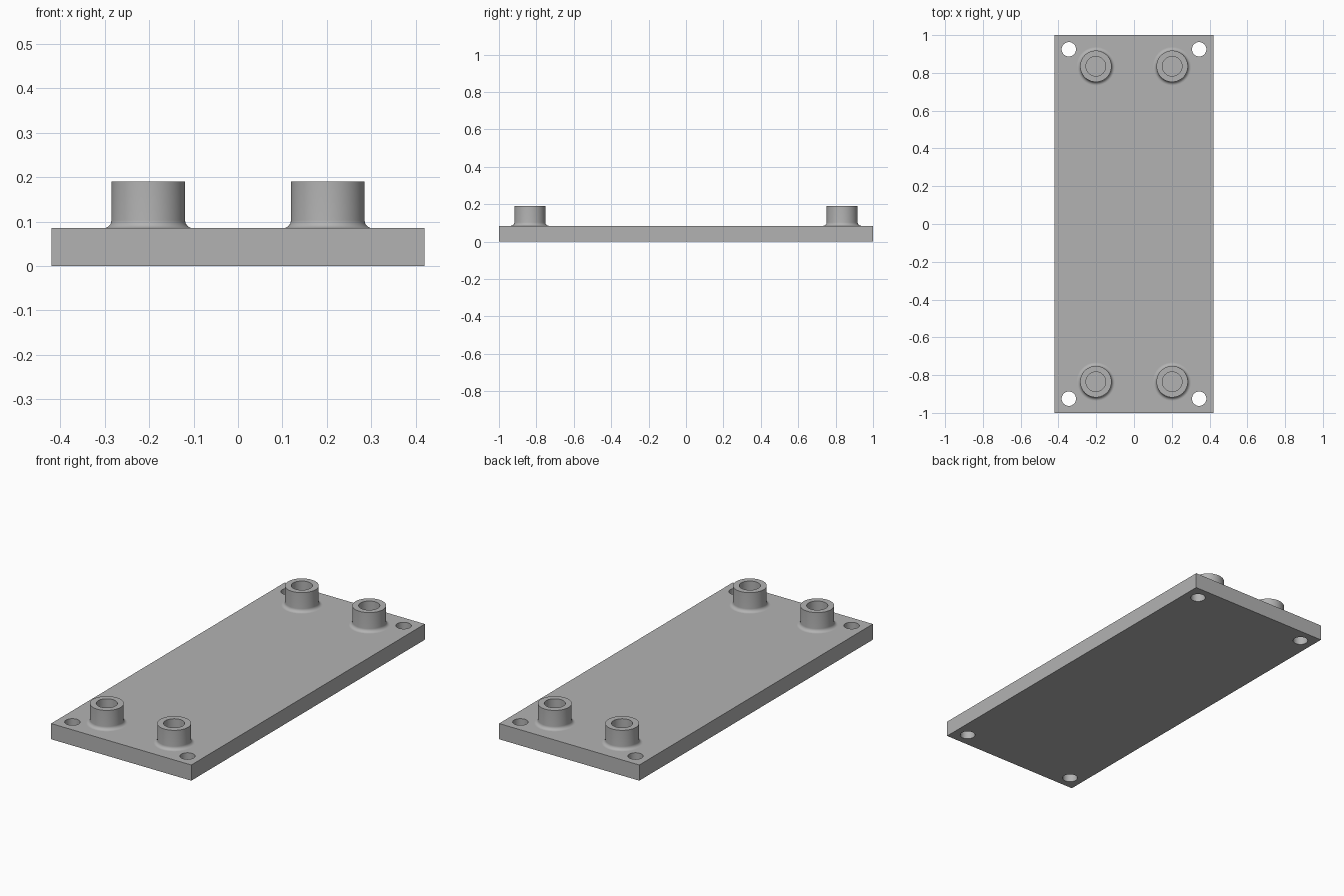
import bpy
import bmesh
from math import cos, sin, pi, radians
from mathutils import Matrix, Vector

if "Cube" in bpy.data.objects:
    bpy.data.objects.remove(bpy.data.objects["Cube"], do_unlink=True)

WIDTH, LENGTH, THICK = 0.84, 2.0, 0.085
HOLE_X, HOLE_Y, HOLE_R = 0.345, 0.925, 0.038
BOSS_X, BOSS_Y = 0.202, 0.835
BOSS_R, BORE_R, BOSS_TOP, FILLET = 0.083, 0.052, 0.19, 0.018
SIDES = 64
CORNERS = [(-1, -1), (1, -1), (-1, 1), (1, 1)]

grey = bpy.data.materials.new("plain grey")
grey.use_nodes = True
grey.diffuse_color = (0.45, 0.45, 0.45, 1)
grey.node_tree.nodes["Principled BSDF"].inputs["Base Color"].default_value = grey.diffuse_color


def make_object(name, bm):
    mesh = bpy.data.meshes.new(name)
    bm.to_mesh(mesh)
    bm.free()
    mesh.materials.append(grey)
    obj = bpy.data.objects.new(name, mesh)
    bpy.context.collection.objects.link(obj)
    return obj


def activate(obj):
    bpy.ops.object.select_all(action="DESELECT")
    obj.select_set(True)
    bpy.context.view_layer.objects.active = obj


# Base plate
bm = bmesh.new()
bmesh.ops.create_cube(bm, size=1, matrix=Matrix.Translation((0, 0, THICK / 2))
                      @ Matrix.Diagonal((WIDTH, LENGTH, THICK, 1)))
plate = make_object("base_plate", bm)

# Corner screw holes, drilled right through
bm = bmesh.new()
for sx, sy in CORNERS:
    bmesh.ops.create_cone(bm, cap_ends=True, segments=SIDES, radius1=HOLE_R, radius2=HOLE_R,
                          depth=THICK * 3, matrix=Matrix.Translation((sx * HOLE_X, sy * HOLE_Y, THICK / 2)))
cutter = make_object("hole_cutter", bm)
cutter.hide_render = True
drill = plate.modifiers.new("drill", "BOOLEAN")
drill.operation = "DIFFERENCE"
drill.solver = "EXACT"
drill.object = cutter
activate(plate)
bpy.ops.object.modifier_apply(modifier=drill.name)
bpy.data.objects.remove(cutter, do_unlink=True)
bpy.ops.object.shade_smooth_by_angle(angle=radians(30))

# Hollow bosses: fillet at the foot, straight wall, flat rim, bore down to the plate
STEPS = 8
profile = []
for i in range(STEPS + 1):
    a = pi / 2 * i / STEPS
    profile.append((BOSS_R + FILLET * (1 - sin(a)), THICK + FILLET * (1 - cos(a))))
profile += [(BOSS_R, BOSS_TOP), (BORE_R, BOSS_TOP), (BORE_R, THICK)]

for sx, sy in CORNERS:
    bm = bmesh.new()
    verts = [bm.verts.new((r, 0, z)) for r, z in profile]
    edges = [bm.edges.new(pair) for pair in zip(verts, verts[1:])]
    bmesh.ops.spin(bm, geom=verts + edges, cent=(0, 0, 0), axis=(0, 0, 1),
                   angle=2 * pi, steps=SIDES, use_merge=True)
    bmesh.ops.remove_doubles(bm, verts=bm.verts, dist=1e-5)
    # Point the faces outward, judged by the flat rim
    bm.normal_update()
    rim = max(bm.faces, key=lambda f: f.calc_center_median().z)
    if rim.normal.z < 0:
        bmesh.ops.reverse_faces(bm, faces=bm.faces)
    bmesh.ops.translate(bm, verts=bm.verts, vec=Vector((sx * BOSS_X, sy * BOSS_Y, 0)))
    name = ("front" if sy < 0 else "back") + ("_left" if sx > 0 else "_right") + "_boss"
    boss = make_object(name, bm)
    activate(boss)
    bpy.ops.object.shade_smooth_by_angle(angle=radians(30))
